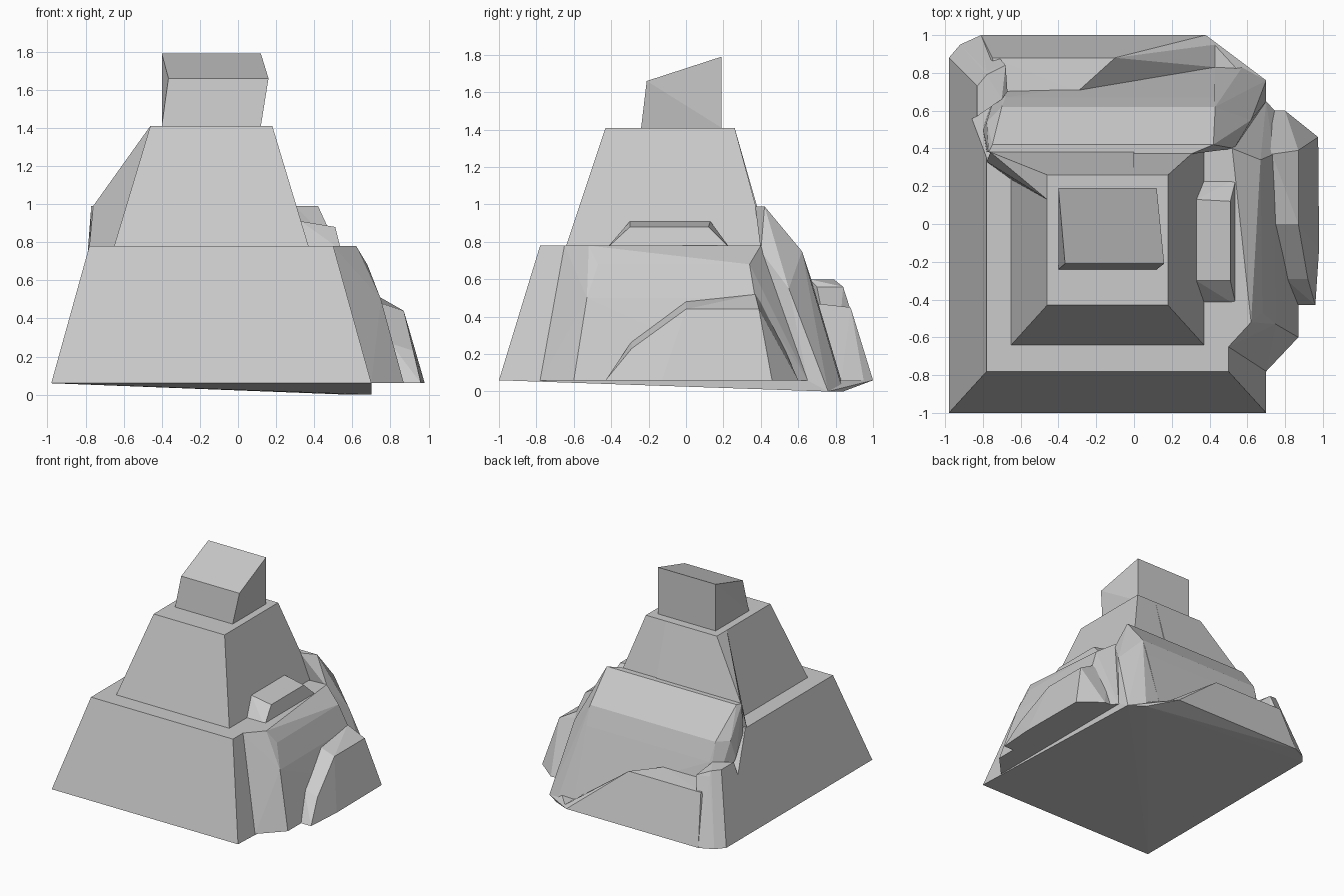
import bpy, bmesh
from math import radians

cube = bpy.data.objects.get("Cube")
if cube:
    bpy.data.objects.remove(cube, do_unlink=True)

stone = bpy.data.materials.new("pale_grey_stone")
stone.use_nodes = True
GREY = (0.6, 0.6, 0.6, 1)
stone.diffuse_color = GREY
stone.node_tree.nodes["Principled BSDF"].inputs["Base Color"].default_value = GREY

GROUND, STEP, TOP = 0.06, 0.78, 1.41


def level(z, *points):
    """Place plan points at one height."""
    return [(x, y, z) for x, y in points]


def rect(z, x0, x1, y0, y1):
    return level(z, (x0, y0), (x1, y0), (x1, y1), (x0, y1))


def block(name, points):
    """Faceted stone block: the convex hull of its corners."""
    bm = bmesh.new()
    for p in points:
        bm.verts.new(p)
    result = bmesh.ops.convex_hull(bm, input=bm.verts)
    spare = {g for g in result["geom_interior"] + result["geom_unused"]
             if isinstance(g, bmesh.types.BMVert)}
    bmesh.ops.delete(bm, geom=list(spare), context="VERTS")
    bmesh.ops.dissolve_limit(bm, angle_limit=radians(1), verts=bm.verts, edges=bm.edges)
    bmesh.ops.recalc_face_normals(bm, faces=bm.faces)
    mesh = bpy.data.meshes.new(name)
    bm.to_mesh(mesh)
    bm.free()
    mesh.materials.append(stone)
    obj = bpy.data.objects.new(name, mesh)
    bpy.context.collection.objects.link(obj)
    return obj


# Stepped tower
block("lower_tier",
      level(GROUND, (-0.98, -1), (0.7, -1), (0.7, 0.65), (-0.98, 0.88))
      + rect(STEP, -0.78, 0.5, -0.78, 0.35))
block("middle_tier",
      rect(STEP, -0.65, 0.37, -0.64, 0.43) + rect(TOP, -0.46, 0.18, -0.43, 0.26))
block("tower_cap",
      rect(TOP, -0.4, 0.12, -0.24, 0.19)
      + level(1.66, (-0.365, -0.21), (0.16, -0.21))
      + level(1.79, (-0.4, 0.19), (0.12, 0.19)))

# Sloping underside
block("foundation",
      level(GROUND, (-0.98, -1), (0.7, -1), (0.7, 0.65), (0.38, 1), (-0.81, 1), (-0.98, 0.88))
      + level(0, (0.7, 0.76), (0.58, 0.84)))

# Rear left buttress of the middle tier
block("tower_buttress",
      level(TOP, (-0.46, 0.13), (-0.46, 0.26), (0, 0.26))
      + level(0.99, (-0.76, 0.38), (0, 0.38))
      + level(STEP, (-0.78, 0.33), (-0.6, 0.2), (0, 0.38)))

# Rear slope and the rib at its end
block("rear_slope",
      level(0.99, (-0.77, 0.38), (-0.75, 0.42), (0.3, 0.37), (0.42, 0.42))
      + level(0.75, (-0.78, 0.38), (-0.78, 0.54), (-0.7, 0.62), (0.43, 0.62))
      + level(0.6, (-0.8, 0.5), (-0.68, 0.67), (0.43, 0.67))
      + level(GROUND, (-0.7, 0.8), (0.43, 0.83)))
block("rear_rib",
      level(0.99, (0.3, 0.37), (0.42, 0.42))
      + level(0.75, (0.43, 0.62), (0.53, 0.4), (0.2, 0.4))
      + level(0.55, (0.62, 0.55))
      + level(0, (0.58, 0.84), (0.7, 0.76))
      + level(GROUND, (0.43, 0.83), (0.7, 0.65), (0.2, 0.6)))

# Rear shelf running down to the ground, with a corner post
block("rear_shelf",
      level(GROUND, (-0.9, 0.6), (-0.81, 1), (0.38, 1), (0.43, 0.95), (0.43, 0.83))
      + level(0.47, (-0.7, 0.66), (-0.3, 0.7))
      + level(0.45, (-0.75, 0.88), (-0.1, 0.88)))
block("corner_post",
      level(GROUND, (-0.98, 0.88), (-0.92, 0.95), (-0.81, 1), (-0.7, 0.8), (-0.98, 0.5))
      + level(0.6, (-0.83, 0.57), (-0.83, 0.73), (-0.78, 0.79), (-0.7, 0.66))
      + level(0.56, (-0.78, 0.81), (-0.68, 0.84), (-0.67, 0.7)))

# Side outcrop
block("side_slab",
      level(0.91, (0.33, -0.3), (0.33, 0.13))
      + level(0.88, (0.51, -0.3), (0.51, 0.12))
      + rect(STEP - 0.02, 0.3, 0.54, -0.43, 0.24))
block("side_flank",
      level(GROUND, (0.5, -0.75), (0.7, -0.78), (0.87, -0.6), (0.87, 0.46), (0.7, 0.65), (0.4, 0.6))
      + level(0.5, (0.75, -0.53), (0.74, 0.37))
      + level(0.68, (0.68, -0.47), (0.67, 0.34))
      + level(STEP, (0.4, -0.65), (0.5, -0.65), (0.62, -0.52), (0.54, 0.24), (0.52, 0.4), (0.3, 0.38)))
block("side_ledge",
      level(GROUND, (0.8, -0.43), (0.87, -0.43), (0.96, -0.43), (0.98, -0.13),
            (0.975, 0.46), (0.8, 0.6), (0.6, 0.6))
      + level(0.23, (0.92, -0.29))
      + level(0.27, (0.8, -0.29))
      + level(0.44, (0.87, 0), (0.87, 0.39))
      + level(0.48, (0.75, 0), (0.6, 0))
      + level(0.52, (0.73, 0.37), (0.6, 0.4)))
